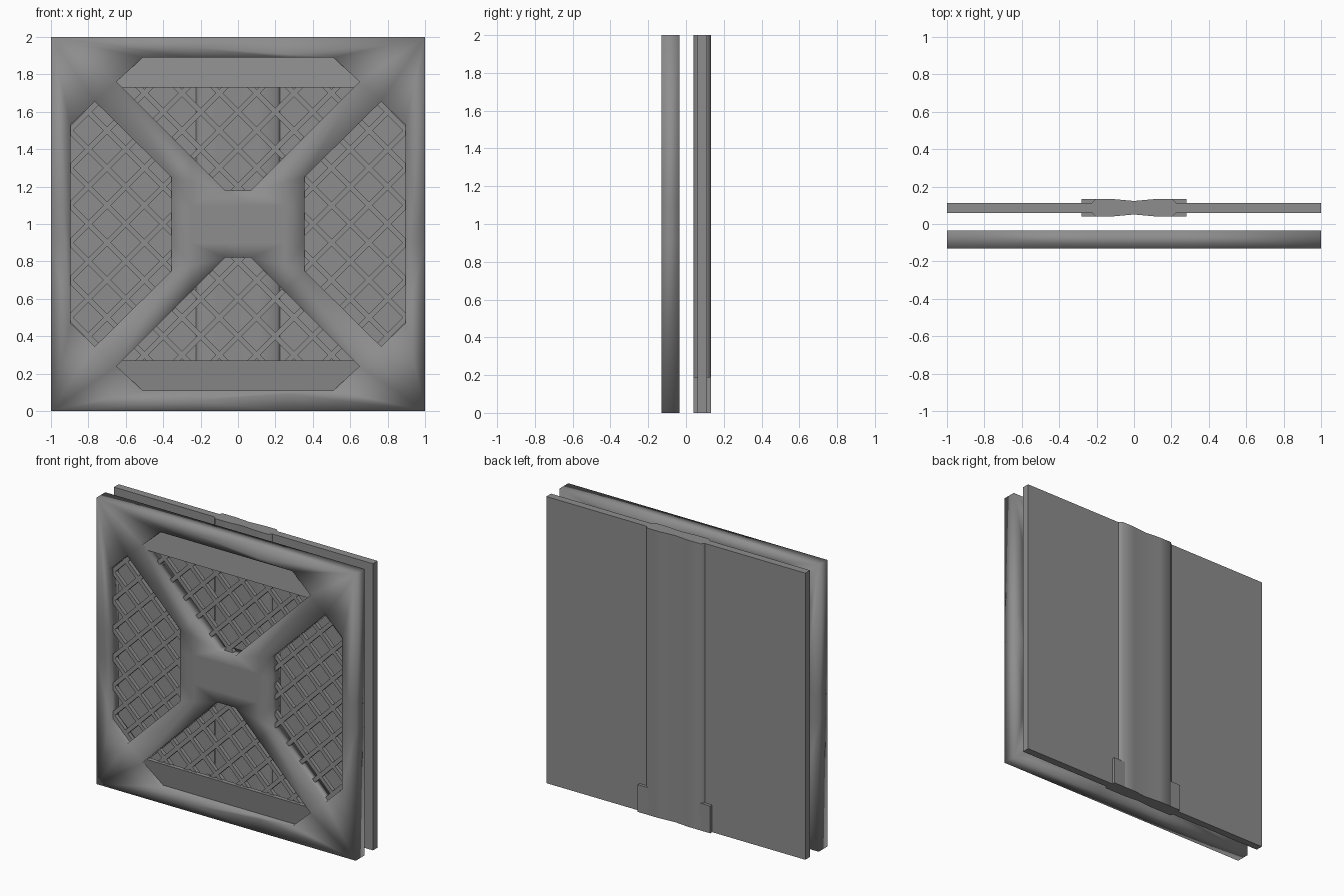
import bpy, bmesh
from mathutils import Vector

if "Cube" in bpy.data.objects:
    bpy.data.objects.remove(bpy.data.objects["Cube"])

grey = bpy.data.materials.new("dark_grey")
grey.diffuse_color = (.27, .27, .27, 1)
grey.use_nodes = True
grey.node_tree.nodes["Principled BSDF"].inputs["Base Color"].default_value = grey.diffuse_color


def finish(name, bm, smooth=None):
    bmesh.ops.recalc_face_normals(bm, faces=bm.faces[:])
    me = bpy.data.meshes.new(name)
    bm.to_mesh(me)
    bm.free()
    me.materials.append(grey)
    ob = bpy.data.objects.new(name, me)
    bpy.context.collection.objects.link(ob)
    if smooth == "all":
        me.polygons.foreach_set("use_smooth", [True] * len(me.polygons))
    elif smooth:
        bpy.context.view_layer.objects.active = ob
        ob.select_set(True)
        bpy.ops.object.shade_smooth_by_angle(angle=smooth)
        ob.select_set(False)
    return ob


def extrude(bm, faces, vec):
    r = bmesh.ops.extrude_face_region(bm, geom=faces)
    vs = [e for e in r["geom"] if isinstance(e, bmesh.types.BMVert)]
    bmesh.ops.translate(bm, verts=vs, vec=vec)


def box(bm, x0, x1, y0, y1, z0, z1):
    f = bm.faces.new([bm.verts.new(p) for p in
                      ((x0, y0, z0), (x1, y0, z0), (x1, y0, z1), (x0, y0, z1))])
    extrude(bm, [f], (0, y1 - y0, 0))


def flip_x(poly):
    return [(-x, z) for x, z in poly]


def flip_z(poly):
    return [(x, 2 - z) for x, z in poly]


# Opening outlines in x, z
left = [(-.895, 1.53), (-.765, 1.655), (-.355, 1.25),
        (-.355, .75), (-.765, .345), (-.895, .47)]
top = [(-.65, 1.76), (-.51, 1.89), (.51, 1.89), (.65, 1.76), (.07, 1.18), (-.07, 1.18)]
openings = [left, flip_x(left), top, flip_z(top)]
FRONT, REAR = -.13, -.035

# Front frame: square plate with four openings, softly shaded
bm = bmesh.new()
edges = []
for poly in [[(-1, 0), (1, 0), (1, 2), (-1, 2)]] + openings:
    vs = [bm.verts.new((x, FRONT, z)) for x, z in poly]
    edges += [bm.edges.new((vs[i - 1], vs[i])) for i in range(len(vs))]
bmesh.ops.triangle_fill(bm, edges=edges, use_beauty=True, normal=(0, -1, 0))
# Extra cuts keep the central pad flat under the soft shading
for co, no in (((-.25, 0, 0), (1, 0, 0)), ((.25, 0, 0), (1, 0, 0)),
               ((0, 0, .9), (0, 0, 1)), ((0, 0, 1.1), (0, 0, 1))):
    bmesh.ops.bisect_plane(bm, geom=bm.verts[:] + bm.edges[:] + bm.faces[:],
                           plane_co=co, plane_no=no)
extrude(bm, bm.faces[:], (0, REAR - FRONT, 0))
finish("front_frame", bm, "all")


# Lattice bars: 45 degree lines clipped to each convex opening
def clip(p, d, poly):
    t0, t1 = -9.0, 9.0
    c = sum((Vector(q) for q in poly), Vector((0, 0))) / len(poly)
    for i in range(len(poly)):
        a, b = Vector(poly[i - 1]), Vector(poly[i])
        n = Vector((b.y - a.y, a.x - b.x))
        if n.dot(c - a) < 0:
            n = -n
        den, num = n.dot(d), n.dot(p - a)
        if abs(den) < 1e-6:
            if num < 0:
                return None
        elif den > 0:
            t0 = max(t0, -num / den)
        else:
            t1 = min(t1, -num / den)
    return (t0, t1) if t1 - t0 > .03 else None


def lattice(name, poly):
    bm = bmesh.new()
    for s in (1, -1):
        d = Vector((1, s)).normalized()
        n = Vector((-d.y, d.x)) * .014
        for k in range(-10, 11):
            p = Vector((k * .2, 1))
            t = clip(p, d, poly)
            if not t:
                continue
            a, b = p + d * (t[0] - .008), p + d * (t[1] + .008)
            f = bm.faces.new([bm.verts.new((q.x, -.1, q.y))
                              for q in (a - n, b - n, b + n, a + n)])
            extrude(bm, [f], (0, .028, 0))
    finish(name, bm)


upper = [(-.62, 1.74), (.62, 1.74), (.07, 1.18), (-.07, 1.18)]
for name, poly in (("left_lattice", left), ("right_lattice", flip_x(left)),
                   ("upper_lattice", upper), ("lower_lattice", flip_z(upper))):
    lattice(name, poly)

# Slanted louvre plates at the wide ends of the upper and lower openings
plate = [(-.62, 1.73), (-.65, 1.76), (-.51, 1.89), (.51, 1.89), (.65, 1.76), (.62, 1.73)]
for name, poly in (("upper_louvre", plate), ("lower_louvre", flip_z(plate))):
    bm = bmesh.new()
    f = bm.faces.new([bm.verts.new((x, -.12 + .15 * (abs(z - 1) - .73), z))
                      for x, z in poly])
    extrude(bm, [f], (0, .03, 0))
    finish(name, bm)

# Back panel
bm = bmesh.new()
box(bm, -1, 1, .06, .112, 0, 2)
finish("back_panel", bm)

# Central rib: raised on both faces of the panel, with a shallow middle groove
half = [(.23, .022), (.205, .046), (.11, .046), (0, .036)]
outer = half + [(-x, y) for x, y in half[-2::-1]]
section = outer + [(x, -y) for x, y in outer[::-1]]
bm = bmesh.new()
f = bm.faces.new([bm.verts.new((x, .087 + y, 0)) for x, y in section])
extrude(bm, [f], (0, 0, 2))
finish("back_rib", bm, .9)

# Foot ears on both sides of the rib
for side, s in (("left", -1), ("right", 1)):
    bm = bmesh.new()
    box(bm, s * .19, s * .28, .041, .133, 0, .19)
    finish(side + "_foot_ear", bm)
